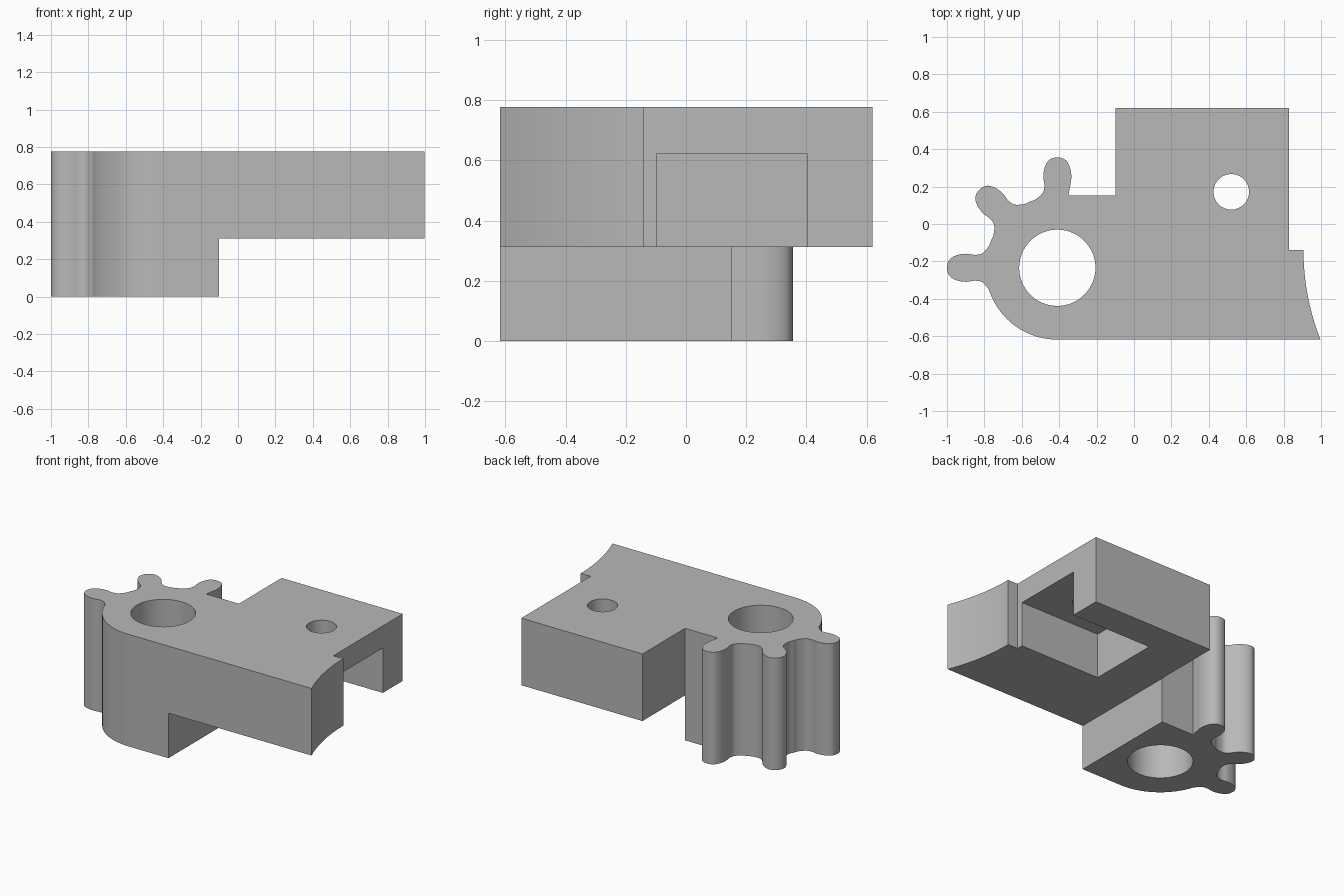
import bpy, bmesh, math
from mathutils import Vector

if "Cube" in bpy.data.objects:
    bpy.data.objects.remove(bpy.data.objects["Cube"])

CX, CY, R = -0.41, -0.234, 0.384      # gear hub centre and root radius
BOTTOM, TOP, STEP, BACK = -0.618, 0.777, 0.312, 0.62

grey = bpy.data.materials.new("plain grey")
grey.diffuse_color = (0.48, 0.48, 0.48, 1)
grey.use_nodes = True
grey.node_tree.nodes["Principled BSDF"].inputs["Base Color"].default_value = grey.diffuse_color

# Half of one tooth: (distance from hub, sideways offset), tip to root
HALF = [(0.59, 0), (0.577, 0.043), (0.538, 0.067), (0.487, 0.075),
        (0.44, 0.069), (0.4, 0.078), (0.366, 0.116)]
VALLEY = (0.383 * math.cos(math.pi / 8), 0.383 * math.sin(math.pi / 8))


def polar(radial, side, angle):
    c, s = math.cos(angle), math.sin(angle)
    return Vector((CX + radial * c - side * s, CY + radial * s + side * c))


def smooth(pts, n=6):
    """Curve through the given points."""
    p = [pts[0]] + pts + [pts[-1]]
    out = []
    for a, b, c, d in zip(p, p[1:], p[2:], p[3:]):
        for i in range(n):
            t = i / n
            out.append(0.5 * (2 * b + (c - a) * t + (2 * a - 5 * b + 4 * c - d) * t * t
                              + (3 * b - a - 3 * c + d) * t ** 3))
    return out + [pts[-1]]


def outline():
    # Right side: concave arc, notch, then the square block
    rad = 1.3
    ys = [BOTTOM + (-0.14 - BOTTOM) * i / 16 for i in range(17)]
    pts = [Vector((0.906 + rad - math.sqrt(rad ** 2 - (y + 0.14) ** 2), y)) for y in ys]
    pts += [Vector(p) for p in [(0.83, -0.14), (0.83, BACK), (-0.1, BACK), (-0.1, 0.153)]]
    # Three teeth, counter-clockwise; the first is cut short by the block edge
    teeth = [Vector((CX + 0.059, 0.153))] + [polar(r, -s, math.pi / 2) for r, s in HALF[4:0:-1]]
    for k in range(3):
        ang = math.pi / 2 + k * math.pi / 4
        if k:
            teeth += [polar(r, -s, ang) for r, s in HALF[:0:-1]]
        teeth += [polar(r, s, ang) for r, s in HALF]
        if k < 2:
            teeth.append(polar(*VALLEY, ang))
    pts += smooth(teeth)
    # Rounded hub corner
    for i in range(25):
        a = math.radians(199 + 71 * i / 24)
        pts.append(Vector((CX + R * math.cos(a), CY + R * math.sin(a))))
    return pts


def prism(name, pts, z0, z1):
    bm = bmesh.new()
    face = bm.faces.new([bm.verts.new((p[0], p[1], z0)) for p in pts])
    ext = bmesh.ops.extrude_face_region(bm, geom=[face])
    bmesh.ops.translate(bm, vec=(0, 0, z1 - z0),
                        verts=[v for v in ext["geom"] if isinstance(v, bmesh.types.BMVert)])
    bmesh.ops.recalc_face_normals(bm, faces=bm.faces)
    me = bpy.data.meshes.new(name)
    bm.to_mesh(me)
    bm.free()
    me.materials.append(grey)
    ob = bpy.data.objects.new(name, me)
    bpy.context.collection.objects.link(ob)
    return ob


def box(x0, x1, y0, y1):
    return [(x0, y0), (x1, y0), (x1, y1), (x0, y1)]


def circle(x, y, r, n=64):
    return [(x + r * math.cos(math.tau * i / n), y + r * math.sin(math.tau * i / n))
            for i in range(n)]


body = prism("toothed_bracket", outline(), 0, TOP)

# Step under the block, side slot, hub bore and pin hole
cutters = [
    prism("step_cutter", box(-0.101, 1.3, -1, 1), -0.2, STEP),
    prism("slot_cutter", box(0.215, 1.3, -0.097, 0.402), 0.1, 0.623),
    prism("bore_cutter", circle(CX, CY, 0.204), -0.2, 1),
    prism("pin_hole_cutter", circle(0.52, 0.172, 0.095), 0.4, 1),
]
bpy.context.view_layer.objects.active = body
body.select_set(True)
for c in cutters:
    mod = body.modifiers.new(c.name, "BOOLEAN")
    mod.operation = "DIFFERENCE"
    mod.solver = "EXACT"
    mod.object = c
    bpy.ops.object.modifier_apply(modifier=mod.name)
    bpy.data.objects.remove(c)

bpy.ops.object.shade_smooth_by_angle(angle=math.radians(30))
